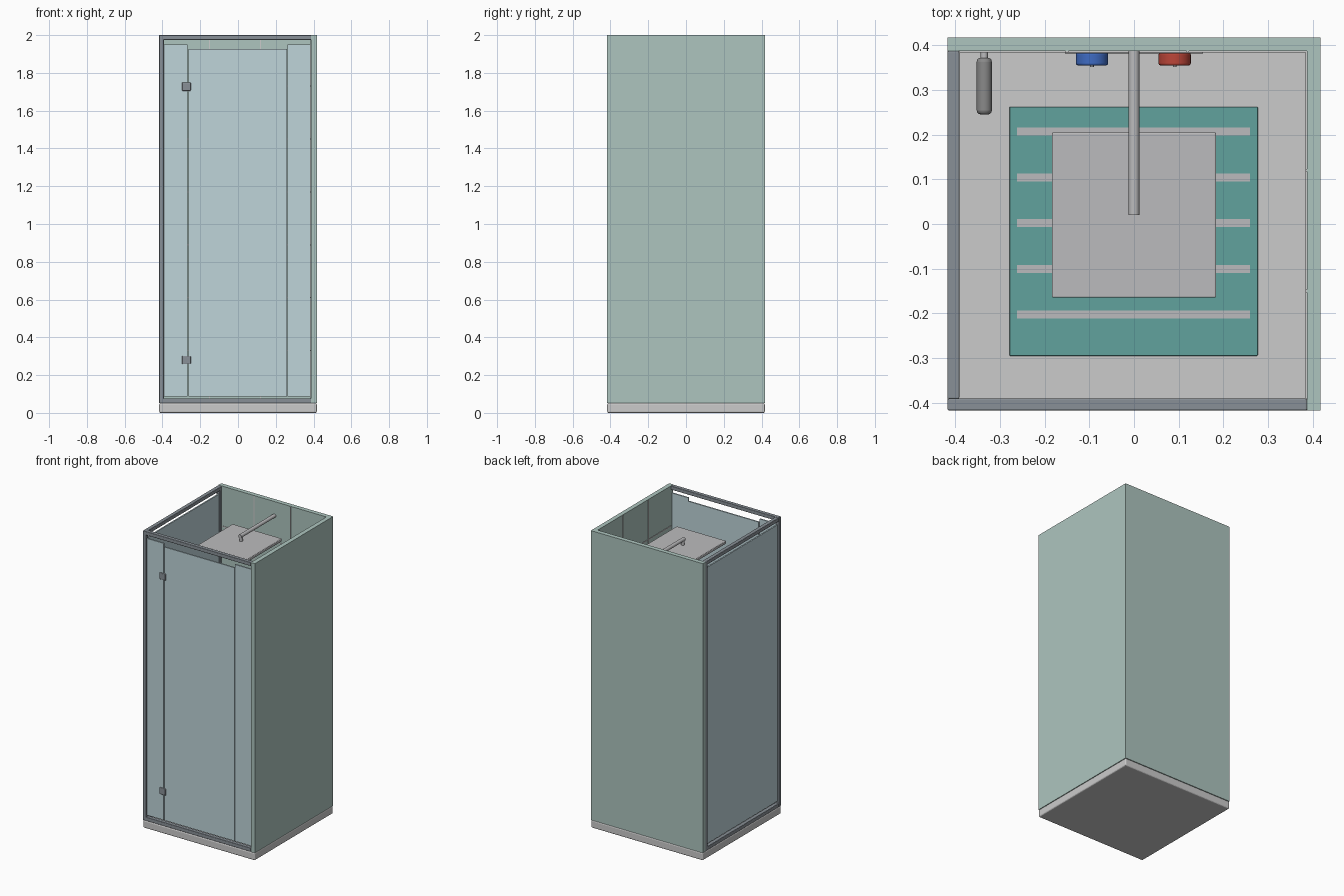
import bpy
from math import pi
from mathutils import Vector

if "Cube" in bpy.data.objects:
    bpy.data.objects.remove(bpy.data.objects["Cube"])


def material(name, rgb):
    m = bpy.data.materials.new(name)
    m.diffuse_color = (*rgb, 1)
    m.use_nodes = True
    m.node_tree.nodes["Principled BSDF"].inputs["Base Color"].default_value = m.diffuse_color
    return m


WALL = material("wall_green", (0.42, 0.56, 0.52))
GLASS = material("glass_blue", (0.52, 0.66, 0.70))
FRAME = material("frame_grey", (0.25, 0.28, 0.31))
TRAY = material("tray_white", (0.78, 0.80, 0.78))
TEAL = material("mat_teal", (0.12, 0.36, 0.34))
CHROME = material("chrome", (0.50, 0.50, 0.51))
DARK = material("dark_metal", (0.25, 0.25, 0.25))
BLUE = material("cold_blue", (0.05, 0.15, 0.55))
RED = material("hot_red", (0.50, 0.06, 0.04))


def finish(ob, name, mat, bevel=0):
    ob.name = name
    ob.data.materials.append(mat)
    if bevel:
        b = ob.modifiers.new("bevel", 'BEVEL')
        b.width, b.segments, b.limit_method = bevel, 3, 'ANGLE'
    return ob


def box(name, x, y, z, mat, bevel=0):
    """Box from (min, max) ranges."""
    bpy.ops.mesh.primitive_cube_add(size=1)
    ob = bpy.context.object
    ob.location = [(a + b) / 2 for a, b in (x, y, z)]
    ob.scale = [b - a for a, b in (x, y, z)]
    bpy.ops.object.transform_apply(location=False, rotation=False, scale=True)
    return finish(ob, name, mat, bevel)


def rod(name, a, b, r, mat, bevel=0):
    """Cylinder between two points."""
    a, b = Vector(a), Vector(b)
    bpy.ops.mesh.primitive_cylinder_add(vertices=32, radius=r, depth=(b - a).length, location=(a + b) / 2)
    ob = bpy.context.object
    ob.rotation_euler = (b - a).to_track_quat('Z', 'Y').to_euler()
    bpy.ops.object.shade_smooth_by_angle()
    return finish(ob, name, mat, bevel)


H = 0.417   # half width
I = 0.387   # inner wall face

# tray and two solid walls
box("tray", (-H, H), (-H, H), (0, 0.052), TRAY, 0.008)
box("right_wall", (I, H), (-H, H), (0.052, 2), WALL)
box("back_wall", (-H, I), (I, H), (0.052, 2), WALL)

# tile joints on the inner wall faces
for i in range(6):
    z = 0.33 + 0.28 * i
    box("right_joint_row", (I - 0.003, I), (-0.39, I), (z - 0.003, z + 0.003), TRAY)
    box("back_joint_row", (-0.39, I), (I - 0.003, I), (z - 0.003, z + 0.003), TRAY)
for p in (-0.15, 0.12):
    box("right_joint_column", (I - 0.003, I), (p - 0.003, p + 0.003), (0.052, 1.998), TRAY)
    box("back_joint_column", (p - 0.003, p + 0.003), (I - 0.003, I), (0.052, 1.998), TRAY)

# frame rails and posts
for label, z in (("bottom", (0.052, 0.077)), ("top", (1.975, 2.0))):
    box("front_rail_" + label, (-H, I), (-H, -0.391), z, FRAME, 0.003)
    box("left_rail_" + label, (-H, -0.391), (-0.391, I), z, FRAME, 0.003)
box("corner_post", (-H, -0.393), (-H, -0.393), (0.06, 1.99), FRAME, 0.003)
box("rear_post", (-H, -0.393), (0.367, I), (0.06, 1.99), FRAME, 0.003)

# glass panels
GY = (-0.408, -0.399)
box("left_glass", (-0.408, -0.399), (-0.393, 0.367), (0.09, 1.95), GLASS)
box("front_glass_left", (-0.393, -0.268), GY, (0.087, 1.95), GLASS)
box("front_glass_right", (0.262, 0.385), GY, (0.087, 1.95), GLASS)
box("door_glass", (-0.262, 0.259), GY, (0.087, 1.927), GLASS)

# door hinges
for z in (0.28, 1.727):
    box("hinge", (-0.297, -0.25), (-0.415, -0.392), (z - 0.022, z + 0.022), FRAME, 0.004)

# floor mat with strips
box("floor_mat", (-0.279, 0.277), (-0.295, 0.262), (0.05, 0.06), TEAL, 0.002)
for i in range(5):
    y = -0.203 + 0.1025 * i
    box("mat_strip", (-0.262, 0.26), (y - 0.009, y + 0.009), (0.058, 0.062), CHROME)

# overhead shower
box("shower_head", (-0.184, 0.184), (-0.165, 0.205), (1.85, 1.87), CHROME, 0.004)
rod("shower_arm", (0, 0.02, 1.905), (0, I, 1.905), 0.012, CHROME)
rod("shower_neck", (0, 0.033, 1.865), (0, 0.033, 1.905), 0.011, CHROME)

# mixer with cold and hot knobs
box("mixer_plate", (-0.155, 0.155), (0.381, I), (1.0, 1.1), CHROME, 0.003)
for name, x, mat in (("cold_knob", -0.094, BLUE), ("hot_knob", 0.091, RED)):
    rod(name, (x, 0.355, 1.05), (x, 0.383, 1.05), 0.036, mat, 0.004)
    rod(name + "_tip", (x, 0.351, 1.05), (x, 0.36, 1.05), 0.004, CHROME)

# hand shower on its wall bracket
rod("hand_shower_bracket", (-0.335, 0.36, 1.25), (-0.335, I, 1.25), 0.008, CHROME)
rod("hand_shower", (-0.335, 0.245, 1.25), (-0.335, 0.372, 1.25), 0.017, DARK, 0.009)
